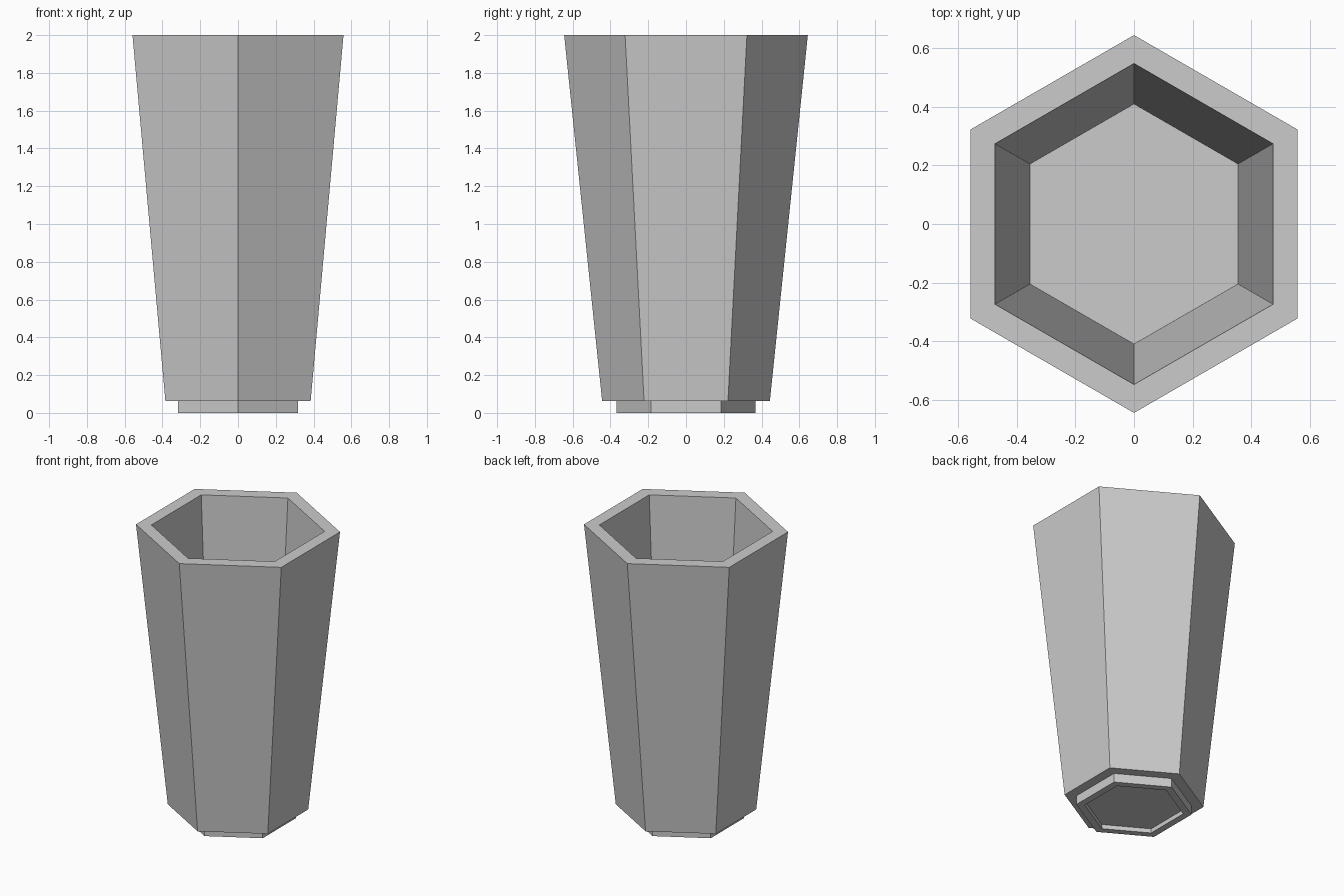
import bpy
import bmesh
from math import cos, sin, pi

SIDES = 6

cube = bpy.data.objects.get("Cube")
if cube:
    bpy.data.objects.remove(cube, do_unlink=True)

# Single plain grey
grey = bpy.data.materials.new("plain grey")
grey.use_nodes = True
colour = (0.6, 0.6, 0.6, 1.0)
grey.diffuse_color = colour
bsdf = next(n for n in grey.node_tree.nodes if n.type == "BSDF_PRINCIPLED")
bsdf.inputs["Base Color"].default_value = colour


def hex_shell(name, profile):
    """Closed six-sided shell from (radius, height) rings, capped at both ends."""
    bm = bmesh.new()
    rings = []
    for radius, z in profile:
        angles = [pi / 2 + 2 * pi * i / SIDES for i in range(SIDES)]
        rings.append([bm.verts.new((radius * cos(a), radius * sin(a), z)) for a in angles])
    for low, high in zip(rings, rings[1:]):
        for i in range(SIDES):
            j = (i + 1) % SIDES
            bm.faces.new((low[i], low[j], high[j], high[i]))
    bm.faces.new(rings[0])
    bm.faces.new(rings[-1])
    bmesh.ops.recalc_face_normals(bm, faces=bm.faces)
    mesh = bpy.data.meshes.new(name)
    bm.to_mesh(mesh)
    bm.free()
    mesh.materials.append(grey)
    obj = bpy.data.objects.new(name, mesh)
    bpy.context.collection.objects.link(obj)
    return obj


# Tapered hollow pot with a recessed foot, from underside to inside floor
hex_shell("hexagonal_pot", [
    (0.315, 0.03),    # underside recess
    (0.315, 0.0),     # foot ring
    (0.368, 0.0),
    (0.368, 0.0625),
    (0.444, 0.0625),  # outer wall
    (0.645, 2.0),
    (0.548, 2.0),     # rim
    (0.41, 0.1),      # inside floor
])
